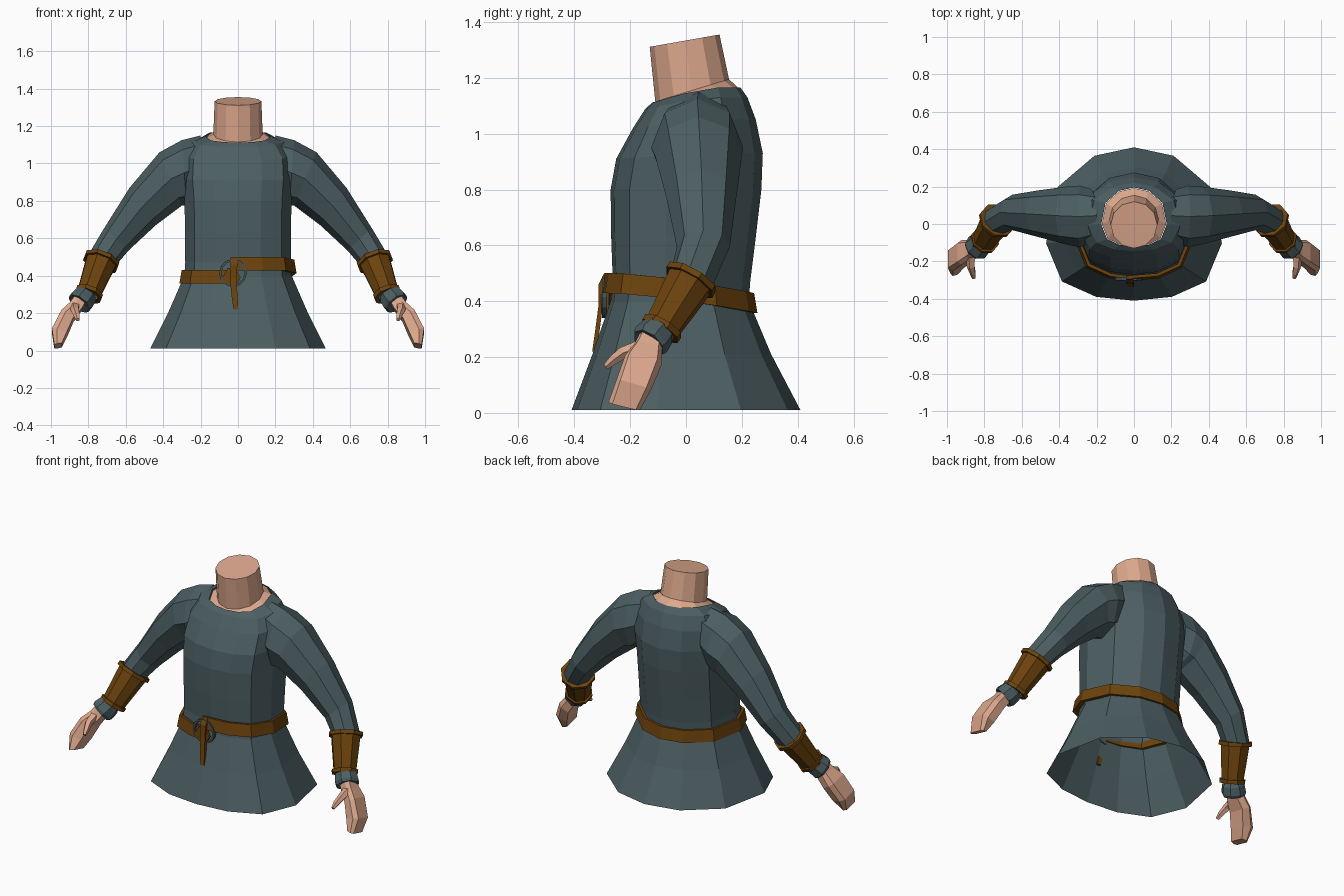
import bpy, bmesh, math
from mathutils import Vector as V

if "Cube" in bpy.data.objects:
    bpy.data.objects.remove(bpy.data.objects["Cube"])


def material(name, rgb):
    m = bpy.data.materials.new(name)
    m.diffuse_color = (*rgb, 1)
    m.use_nodes = True
    m.node_tree.nodes["Principled BSDF"].inputs["Base Color"].default_value = m.diffuse_color
    return m


CLOTH = material("slate_cloth", (0.072, 0.112, 0.122))
SKIN = material("skin", (0.72, 0.39, 0.265))
LEATHER = material("brown_leather", (0.15, 0.055, 0.004))
METAL = material("dark_metal", (0.05, 0.085, 0.105))


def loft(name, rings, mat, cap_start=False, cap_end=False, closed=False):
    """Skin a list of equal-length point loops."""
    bm = bmesh.new()
    loops = [[bm.verts.new(p) for p in r] for r in rings]
    n = len(loops[0])
    pairs = list(zip(loops, loops[1:]))
    if closed:
        pairs.append((loops[-1], loops[0]))
    for a, b in pairs:
        for i in range(n):
            j = (i + 1) % n
            bm.faces.new((a[i], a[j], b[j], b[i]))
    if cap_start:
        bm.faces.new(loops[0])
    if cap_end:
        bm.faces.new(loops[-1])
    bmesh.ops.recalc_face_normals(bm, faces=bm.faces)
    me = bpy.data.meshes.new(name)
    bm.to_mesh(me)
    bm.free()
    me.materials.append(mat)
    ob = bpy.data.objects.new(name, me)
    bpy.context.collection.objects.link(ob)
    return ob


def oval(c, a, b, n=8, turn=0.0):
    """Loop of n points around c with half axes a and b."""
    c, a, b = V(c), V(a), V(b)
    return [c + a * math.cos(turn + math.tau * i / n) + b * math.sin(turn + math.tau * i / n)
            for i in range(n)]


def tube_rings(start, end, steps, n=8):
    """Rings along a straight axis, steps = (fraction, radius)."""
    start, end = V(start), V(end)
    t = (end - start).normalized()
    u = V((0, 1, 0)).cross(t).normalized()
    w = t.cross(u)
    return [oval(start.lerp(end, f), u * r, w * r, n, math.pi / n) for f, r in steps]


# Body cross-section: unit outline, front to back, mirrored
HALF = [(0, -1), (.43, -.95), (.82, -.75), (1, -.25), (.87, .48), (.45, .89), (0, 1)]
OUTLINE = HALF + [(-x, y) for x, y in HALF[-2:0:-1]]


def body_point(p, hx, yf, yb):
    return p[0] * hx, (yf + yb) / 2 + p[1] * (yb - yf) / 2


def body_ring(zf, zb, hx, yf, yb):
    return [(*body_point(p, hx, yf, yb), zf + (zb - zf) * min(1, (1 + p[1]) / 1.2))
            for p in OUTLINE]


# Tunic body: open skirt, waist, chest, collar
body = [(.01, .01, .47, -.41, .41), (.21, .21, .37, -.335, .305), (.40, .40, .287, -.27, .225),
        (.47, .47, .282, -.262, .23), (.63, .63, .283, -.268, .25), (.80, .80, .286, -.27, .27),
        (.91, .93, .296, -.25, .275), (1.02, 1.05, .29, -.19, .25), (1.09, 1.13, .245, -.145, .22),
        (1.112, 1.165, .175, -.12, .195)]
loft("tunic_body", [body_ring(*r) for r in body], CLOTH)

# Neck: flared base and tilted stump
base = body_ring(1.10, 1.16, .172, -.118, .192)
flare = oval((0, .022, 1.155), (.132, 0, 0), (0, .132, .04), 12, -math.pi / 2)
top = oval((0, -.005, 1.333), (.125, 0, 0), (0, .125, .022), 12, -math.pi / 2)
loft("neck", [base, flare, top], SKIN, cap_end=True)

# Belt: band that drops from the right front round to the left
LEVELS = [.465, .465, .463, .45, .42, .40, .393, .393, .393, .395, .395, .395, .395]
belt = []
for i, z in enumerate(LEVELS):
    p = OUTLINE[i % 12]
    ring = []
    for grow, dz in ((-.012, .035), (.004, .036), (.016, -.036), (-.012, -.035)):
        x, y = body_point(p, .297 + grow, -.288 - grow, .24 + grow)
        ring.append((x - (.03 if i in (0, 12) else 0), y, z + dz))
    belt.append(ring)
loft("belt", belt, LEATHER, True, True)

# Belt tail: loop over the buckle, then a hanging strip
tail = [(-.022, -.285, .50, .017), (-.022, -.305, .46, .019), (-.026, -.306, .38, .017),
        (-.018, -.318, .29, .016), (-.012, -.328, .22, .012)]
loft("belt_tail", [[(x - w, y - .008, z), (x + w, y - .008, z),
                    (x + w, y + .008, z), (x - w, y + .008, z)] for x, y, z, w in tail],
     LEATHER, True, True)
loft("belt_keeper", [[(-.035 - w, -.304, z), (-.035 + w, -.304, z),
                      (-.035 + w, -.29, z), (-.035 - w, -.29, z)]
                     for z, w in ((.44, .02), (.39, .05), (.355, .03))], LEATHER, True, True)

# Buckle ring
buckle = []
for i in range(12):
    a = math.tau * i / 12
    d = V((math.cos(a), 0, math.sin(a)))
    buckle.append(oval(V((-.027, -.292, .415)) + d * .068, d * .009, (0, .013, 0), 4, math.pi / 4))
loft("buckle_ring", buckle, METAL, closed=True)

# Sleeve sections: top (x, z), bottom (x, z), centre y, half depth
SLEEVE = [((.20, 1.15), (.25, .80), .045, .14), ((.30, 1.125), (.275, .775), .04, .165),
          ((.42, 1.06), (.30, .775), .045, .155), ((.58, .87), (.44, .67), .055, .125),
          ((.715, .655), (.585, .535), .062, .095)]
ELBOW, WRIST = V((.73, .02, .48)), V((.80, -.09, .298))

for s, side in ((1, "left"), (-1, "right")):
    def flip(rings):
        return [[(s * p[0], p[1], p[2]) for p in r] for r in rings]

    # Sleeve down to the forearm
    rings = [oval(((t[0] + b[0]) / 2, y, (t[1] + b[1]) / 2),
                  ((t[0] - b[0]) / 2, 0, (t[1] - b[1]) / 2), (0, h, 0))
             for t, b, y, h in SLEEVE]
    axis = (WRIST - ELBOW).normalized()
    u = V((.75, -.1, .35))
    u = (u - axis * u.dot(axis)).normalized()
    w = V((0, 1, 0)) - axis * axis.y
    w = (w - u * w.dot(u)).normalized()
    rings += [oval(ELBOW, u * .078, w * .083), oval(WRIST, u * .055, w * .06)]
    loft(side + "_sleeve", flip(rings), CLOTH)

    # Leather bracer with raised rims
    steps = [(-.03, .075), (-.03, .101), (.07, .101), (.07, .087), (.93, .068),
             (.93, .079), (1.03, .077), (1.03, .055)]
    loft(side + "_bracer", flip(tube_rings(ELBOW, WRIST, steps)), LEATHER)

    # Cloth cuff under the bracer
    cuff = tube_rings((.805, -.09, .305), (.85, -.135, .25),
                      [(0, .052), (.25, .066), (.8, .072), (1, .064), (.95, .035)])
    loft(side + "_cuff", flip(cuff), CLOTH)

    # Curled hand: centre, half thickness vector, half breadth vector
    hand = [((.835, -.12, .285), (.032, 0, .01), (0, .04, -.008)),
            ((.868, -.135, .235), (.032, 0, .016), (0, .05, -.008)),
            ((.912, -.152, .185), (.032, 0, .020), (0, .066, -.016)),
            ((.955, -.188, .095), (.040, 0, .010), (0, .062, -.018)),
            ((.962, -.222, .025), (.020, 0, -.004), (0, .056, -.014))]
    rings = [[V(c) + V(a) * i + V(b) * j for i, j in
              ((1, -.75), (1, .75), (.3, 1), (-1, .85), (-1, -.85), (.3, -1))]
             for c, a, b in hand]
    loft(side + "_hand", flip(rings), SKIN, True, True)

    # Thumb
    thumb = [((.873, -.165, .235), .028), ((.872, -.225, .215), .023),
             ((.862, -.262, .188), .018), ((.857, -.288, .165), .011)]
    rings = [oval(c, (r, 0, 0), (0, -r * .6, r * .8), 5) for c, r in thumb]
    loft(side + "_thumb", flip(rings), SKIN, True, True)
